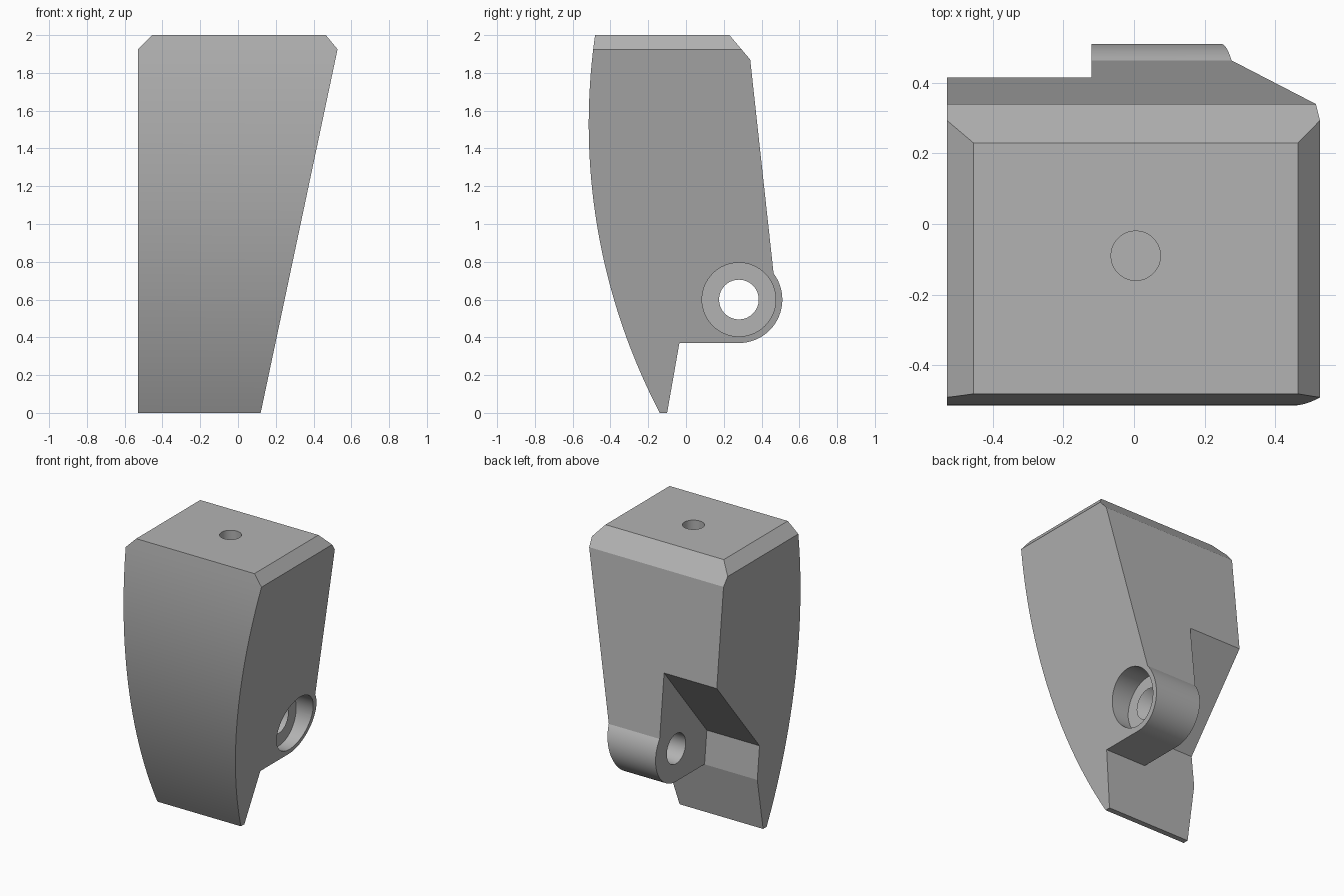
import bpy
from math import sin, cos, radians, sqrt, pi

if "Cube" in bpy.data.objects:
    bpy.data.objects.remove(bpy.data.objects["Cube"], do_unlink=True)

grey = bpy.data.materials.new("plain grey")
grey.use_nodes = True
colour = (0.45, 0.45, 0.45, 1)
grey.diffuse_color = colour
grey.node_tree.nodes["Principled BSDF"].inputs["Base Color"].default_value = colour


def prism(name, profile, low, high, place):
    """Extrude a 2D profile from low to high; place maps (u, v, depth) to xyz."""
    n = len(profile)
    verts = [place(u, v, d) for d in (low, high) for u, v in profile]
    faces = [tuple(range(n))[::-1], tuple(range(n, 2 * n))]
    faces += [(i, (i + 1) % n, n + (i + 1) % n, n + i) for i in range(n)]
    mesh = bpy.data.meshes.new(name)
    mesh.from_pydata(verts, [], faces)
    mesh.materials.append(grey)
    obj = bpy.data.objects.new(name, mesh)
    bpy.context.collection.objects.link(obj)
    bpy.ops.object.select_all(action='DESELECT')
    obj.select_set(True)
    bpy.context.view_layer.objects.active = obj
    bpy.ops.object.mode_set(mode='EDIT')
    bpy.ops.mesh.select_all(action='SELECT')
    bpy.ops.mesh.normals_make_consistent(inside=False)
    bpy.ops.object.mode_set(mode='OBJECT')
    return obj


def along_x(u, v, d):
    return (d, u, v)


def along_y(u, v, d):
    return (u, d, v)


def combine(target, tool, operation):
    bpy.context.view_layer.objects.active = target
    mod = target.modifiers.new(operation, 'BOOLEAN')
    mod.operation, mod.object, mod.solver = operation, tool, 'EXACT'
    bpy.ops.object.modifier_apply(modifier=mod.name)
    bpy.data.objects.remove(tool, do_unlink=True)


def cone(name, r1, r2, depth, location, rotation=(0, 0, 0)):
    bpy.ops.mesh.primitive_cone_add(vertices=64, radius1=r1, radius2=r2, depth=depth,
                                    location=location, rotation=rotation)
    obj = bpy.context.object
    obj.name = name
    obj.data.materials.append(grey)
    return obj


# Side profile: bowed front, chamfered back, round lug, tapered tip
PIVOT_Y, PIVOT_Z, LUG_R = 0.28, 0.60, 0.23
STEPS = 40
front = []
for i in range(STEPS + 1):
    z = 2 * i / STEPS
    front.append((2.785 - sqrt(3.3 ** 2 - (z - 1.53) ** 2), z))
lug = [(PIVOT_Y + LUG_R * cos(radians(a)), PIVOT_Z + LUG_R * sin(radians(a)))
       for a in [37 - 127 * i / 32 for i in range(33)]]
side = front + [(0.23, 2), (0.34, 1.87)] + lug + [(-0.035, 0.37), (-0.10, 0)]
body = prism("body", side, -0.53, 0.6, along_x)

# Front outline: one slanted flank and two chamfered top corners
outline = [(-0.53, -0.1), (0.099, -0.1), (0.12, 0), (0.527, 1.925), (0.465, 2),
           (0.465, 2.1), (-0.455, 2.1), (-0.455, 2), (-0.53, 1.925)]
combine(body, prism("outline", outline, -1, 1, along_y), 'INTERSECT')

# Notch behind the right half
notch = [(-0.06, 0.6), (0.892, 1.77), (0.892, 0.35), (-0.033, 0.35)]
combine(body, prism("notch", notch, -1, -0.12, along_x), 'DIFFERENCE')

# Pivot: through hole, countersink and wide counterbore
turn = (0, pi / 2, 0)
for name, r1, r2, x1, x2 in (("bore", 0.105, 0.105, -0.4, 0.5),
                             ("countersink", 0.105, 0.16, 0.0, 0.12),
                             ("counterbore", 0.195, 0.195, 0.12, 0.6)):
    combine(body, cone(name, r1, r2, x2 - x1, ((x1 + x2) / 2, PIVOT_Y, PIVOT_Z), turn),
            'DIFFERENCE')

# Blind hole in the top
combine(body, cone("top_hole", 0.07, 0.07, 0.8, (0.005, -0.09, 2.1)), 'DIFFERENCE')

bpy.ops.object.select_all(action='DESELECT')
body.select_set(True)
bpy.context.view_layer.objects.active = body
bpy.ops.object.shade_smooth_by_angle(angle=radians(12))
